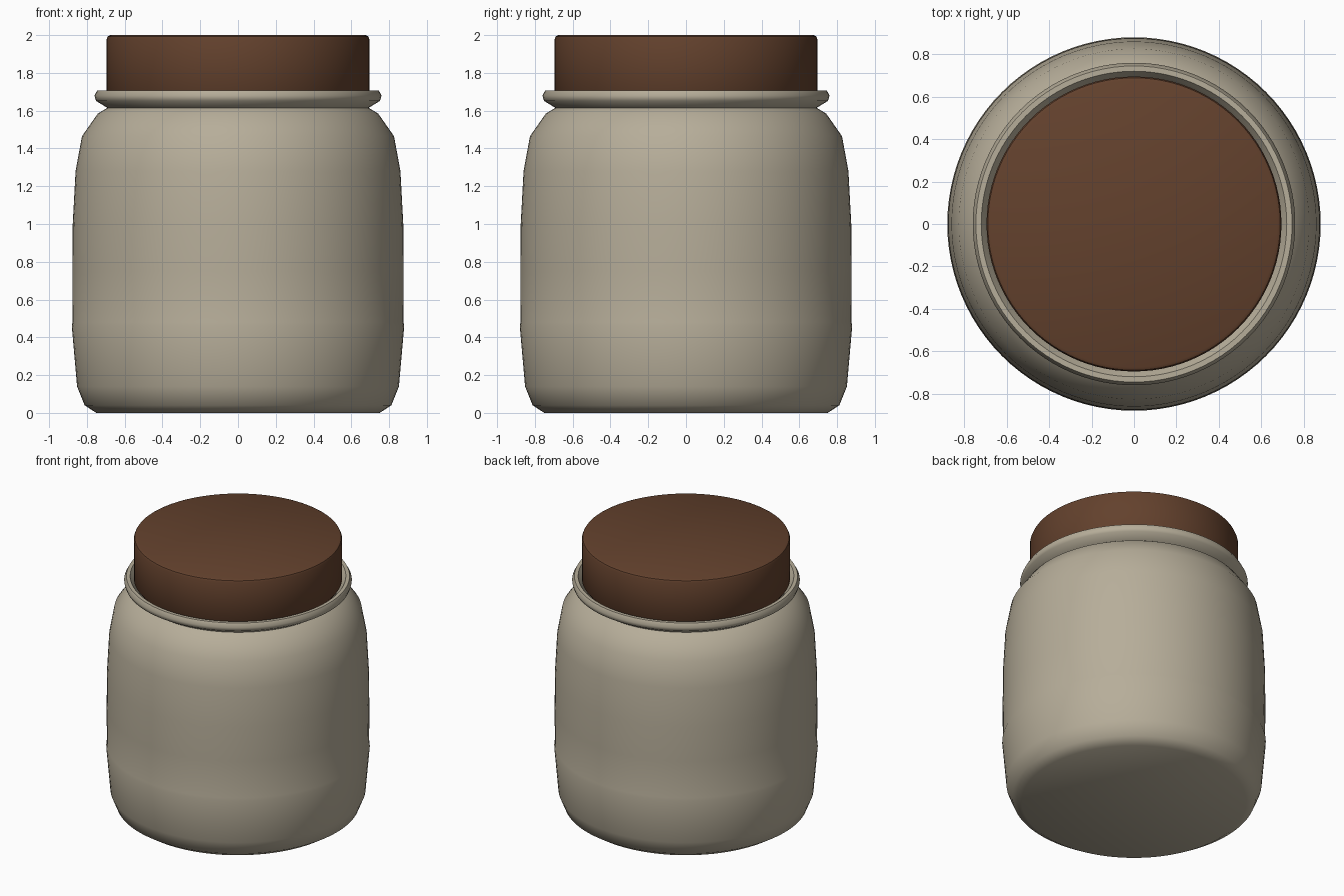
import bpy, bmesh, math

if "Cube" in bpy.data.objects:
    bpy.data.objects.remove(bpy.data.objects["Cube"])


def material(name, rgb):
    m = bpy.data.materials.new(name)
    m.diffuse_color = (*rgb, 1)
    m.use_nodes = True
    m.node_tree.nodes["Principled BSDF"].inputs["Base Color"].default_value = m.diffuse_color
    return m


def lathe(name, profile, mat, steps=96, angle=35):
    """Spin an (r, z) profile that starts and ends on the z axis."""
    bm = bmesh.new()
    verts = [bm.verts.new((r, 0, z)) for r, z in profile]
    edges = [bm.edges.new(p) for p in zip(verts, verts[1:])]
    bmesh.ops.spin(bm, geom=verts + edges, cent=(0, 0, 0), axis=(0, 0, 1),
                   angle=math.tau, steps=steps)
    bmesh.ops.remove_doubles(bm, verts=bm.verts[:], dist=0.0005)
    bmesh.ops.recalc_face_normals(bm, faces=bm.faces[:])
    me = bpy.data.meshes.new(name)
    bm.to_mesh(me)
    bm.free()
    me.materials.append(mat)
    ob = bpy.data.objects.new(name, me)
    bpy.context.collection.objects.link(ob)
    bpy.ops.object.select_all(action='DESELECT')
    bpy.context.view_layer.objects.active = ob
    ob.select_set(True)
    bpy.ops.object.shade_smooth_by_angle(angle=math.radians(angle))
    return ob


stone = material("beige_glaze", (0.47, 0.42, 0.32))
wood = material("brown_wood", (0.125, 0.053, 0.026))

# Jar: outer wall, neck groove, rolled rim, then hollow inside
lathe("jar", [
    (0, 0), (0.75, 0), (0.812, 0.04), (0.852, 0.14), (0.88, 0.46),
    (0.876, 0.48), (0.877, 0.75), (0.875, 1.0), (0.86, 1.28), (0.826, 1.465),
    (0.742, 1.585), (0.692, 1.615), (0.752, 1.652), (0.76, 1.68),
    (0.745, 1.708), (0.72, 1.708), (0.705, 1.685), (0.66, 1.62),
    (0.66, 1.58), (0.78, 1.42), (0.82, 1.0), (0.82, 0.45), (0.79, 0.14),
    (0.72, 0.06), (0, 0.06)], stone, angle=50)

# Lid: stopper with a small bevel on the top edge
lathe("lid", [
    (0, 1.64), (0.66, 1.64), (0.695, 1.69), (0.695, 1.98), (0.689, 1.993),
    (0.675, 2.0), (0, 2.0)], wood)
